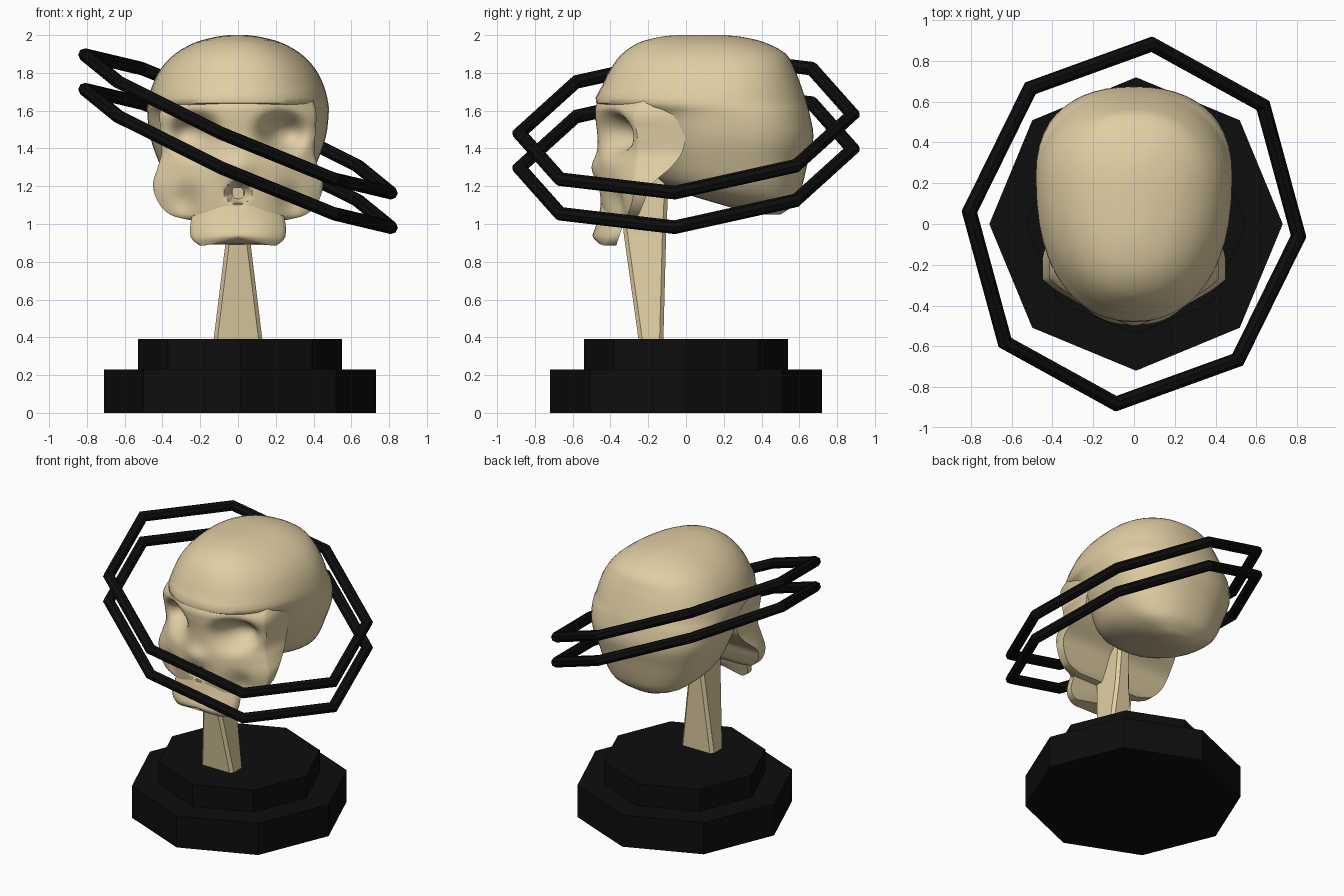
import bpy, bmesh, math
from mathutils import Vector

if "Cube" in bpy.data.objects:
    bpy.data.objects.remove(bpy.data.objects["Cube"])


def material(name, rgb):
    m = bpy.data.materials.new(name)
    m.diffuse_color = (*rgb, 1)
    m.use_nodes = True
    m.node_tree.nodes["Principled BSDF"].inputs["Base Color"].default_value = m.diffuse_color
    return m


BONE = material("bone", (0.75, 0.62, 0.37))
BLACK = material("black", (0.004, 0.004, 0.004))


def loft(name, rings, mat, closed=False, smooth=None):
    """Skin a list of equal-length point rings; cap the ends unless closed."""
    bm = bmesh.new()
    vs = [[bm.verts.new(p) for p in r] for r in rings]
    n = len(vs[0])
    for i in range(len(vs) - (0 if closed else 1)):
        a, b = vs[i], vs[(i + 1) % len(vs)]
        for j in range(n):
            k = (j + 1) % n
            bm.faces.new((a[j], a[k], b[k], b[j]))
    if not closed:
        bm.faces.new(vs[0])
        bm.faces.new(vs[-1])
    bmesh.ops.recalc_face_normals(bm, faces=bm.faces)
    me = bpy.data.meshes.new(name)
    bm.to_mesh(me)
    bm.free()
    me.materials.append(mat)
    ob = bpy.data.objects.new(name, me)
    bpy.context.collection.objects.link(ob)
    if smooth:
        bpy.ops.object.select_all(action='DESELECT')
        ob.select_set(True)
        bpy.context.view_layer.objects.active = ob
        bpy.ops.object.shade_smooth_by_angle(angle=math.radians(smooth))
    return ob


def resample(rows, steps):
    """Catmull-Rom interpolation through table rows."""
    out = []
    for i in range(len(rows) - 1):
        p = [rows[max(0, min(len(rows) - 1, i + k))] for k in (-1, 0, 1, 2)]
        for s in range(steps):
            t = s / steps
            out.append([0.5 * (2 * b + (c - a) * t + (2 * a - 5 * b + 4 * c - d) * t * t
                               + (3 * b - a - 3 * c + d) * t ** 3) for a, b, c, d in zip(*p)])
    return out + [list(rows[-1])]


# stepped octagonal base
def octagon(r, z):
    return [(0.01 + r * math.cos(k * math.pi / 4), r * math.sin(k * math.pi / 4), z) for k in range(8)]


loft("base_lower", [octagon(0.72, 0), octagon(0.72, 0.23)], BLACK)
loft("base_upper", [octagon(0.54, 0.22), octagon(0.54, 0.39)], BLACK)


# tapered post with chamfered corners
def chamfered(hw, y0, y1, z, c=0.02):
    return [(-hw + c, y0, z), (hw - c, y0, z), (hw, y0 + c, z), (hw, y1 - c, z),
            (hw - c, y1, z), (-hw + c, y1, z), (-hw, y1 - c, z), (-hw, y0 + c, z)]


loft("post", [chamfered(0.13, -0.25, -0.12, 0.38), chamfered(0.06, -0.33, -0.105, 0.95),
              chamfered(0.045, -0.36, -0.09, 1.27)], BONE)

# cranium: horizontal slices (z, front y, back y, half width)
CRANIUM = [(1.05, 0.38, 0.50, 0.10), (1.11, 0.16, 0.58, 0.26), (1.20, -0.10, 0.615, 0.36),
           (1.33, -0.20, 0.645, 0.42), (1.46, -0.26, 0.675, 0.465), (1.58, -0.33, 0.655, 0.48),
           (1.64, -0.475, 0.64, 0.478), (1.73, -0.445, 0.61, 0.455), (1.82, -0.40, 0.575, 0.41),
           (1.90, -0.34, 0.53, 0.335), (1.96, -0.25, 0.42, 0.23), (1.99, -0.14, 0.30, 0.12),
           (2.00, -0.05, 0.20, 0.05)]


def cranium_slice(z, yf, yb, hw):
    yc = yf + 0.6 * (yb - yf)
    ring = []
    for k in range(48):
        a = 2 * math.pi * k / 48
        c, s = math.cos(a), math.sin(a)
        e = 2 / 2.25
        y = math.copysign(abs(s) ** e, s)
        ring.append((hw * math.copysign(abs(c) ** e, c), yc + y * (yb - yc if y > 0 else yc - yf), z))
    return ring


loft("cranium", [cranium_slice(*r) for r in resample(CRANIUM, 3)], BONE, smooth=50)


# face parts: curved front sheet closed by a flat back
def dent(x, z, cx, cz, rx, rz, sharp):
    d = ((abs(x) - cx) / rx) ** 2 + ((z - cz) / rz) ** 2
    return math.exp(-d ** sharp)


def face_slice(row, power, shape, n=48):
    z, hw, yf, yc, yb = row
    front, back = [], []
    for k in range(n + 1):
        u = 2 * k / n - 1
        x = u * hw
        dy, dz = shape(x, z, u)
        front.append((x, yf + (yc - yf) * abs(u) ** power + dy, z + dz))
        back.append((x, yb, z + dz))
    return front + back[::-1]


def face_shape(x, z, u):
    dy = 0.15 * dent(x, z, 0.24, 1.48, 0.115, 0.095, 1.4)      # eye sockets
    dy += 0.12 * dent(x, z, 0, 1.165, 0.055, 0.05, 4)          # nose opening
    dy += 0.04 * dent(x, z, 0.28, 1.12, 0.07, 0.09, 1)         # cheek hollows
    dy -= 0.03 * dent(x, z, 0, 1.30, 0.08, 0.07, 1)            # nasal bone
    return dy * (1 - abs(u) ** 8), 0


FACE = [(1.02, 0.25, -0.44, -0.34, -0.27), (1.05, 0.36, -0.445, -0.31, -0.25),
        (1.12, 0.425, -0.455, -0.285, -0.22), (1.21, 0.45, -0.465, -0.27, -0.18),
        (1.30, 0.425, -0.47, -0.26, -0.08), (1.38, 0.405, -0.465, -0.25, -0.02),
        (1.48, 0.41, -0.47, -0.26, 0.0), (1.57, 0.415, -0.48, -0.27, 0.0),
        (1.63, 0.405, -0.475, -0.24, 0.0), (1.71, 0.37, -0.42, -0.16, 0.0)]
loft("face", [face_slice(r, 2.1, face_shape) for r in resample(FACE, 5)], BONE, smooth=50)


def teeth_shape(x, z, u):
    low = max(0, (0.95 - z) / 0.065)
    return 0.1 * dent(x, z, 0, 1.165, 0.055, 0.05, 4), 0.035 * low * max(0, 1 - abs(u) * 1.1)


TEETH = [(0.885, 0.20, -0.475, -0.42, -0.37), (0.93, 0.25, -0.495, -0.40, -0.355),
         (1.03, 0.247, -0.465, -0.37, -0.32), (1.11, 0.21, -0.45, -0.36, -0.28)]
loft("upper_jaw", [face_slice(r, 2.6, teeth_shape, 24) for r in resample(TEETH, 3)], BONE, smooth=50)

# pair of tilted octagonal rings
U = Vector((0.81, -0.06, -0.365)).normalized()
V = Vector((0.09, 0.89, 0.05)).normalized()
V = (V - U * V.dot(U)).normalized()
N = U.cross(V)


def tilted_ring(name, cz, radius=0.888, tube=0.036):
    sections = []
    for k in range(8):
        a = k * math.pi / 4
        out = U * math.cos(a) + V * math.sin(a)
        centre = Vector((0, 0, cz)) + out * radius
        sections.append([centre + out * (tube * math.cos(b) / math.cos(math.pi / 8)) + N * (tube * math.sin(b))
                         for b in (math.pi / 8 + j * math.pi / 4 for j in range(8))])
    loft(name, sections, BLACK, closed=True)


tilted_ring("ring_upper", 1.53)
tilted_ring("ring_lower", 1.347)
